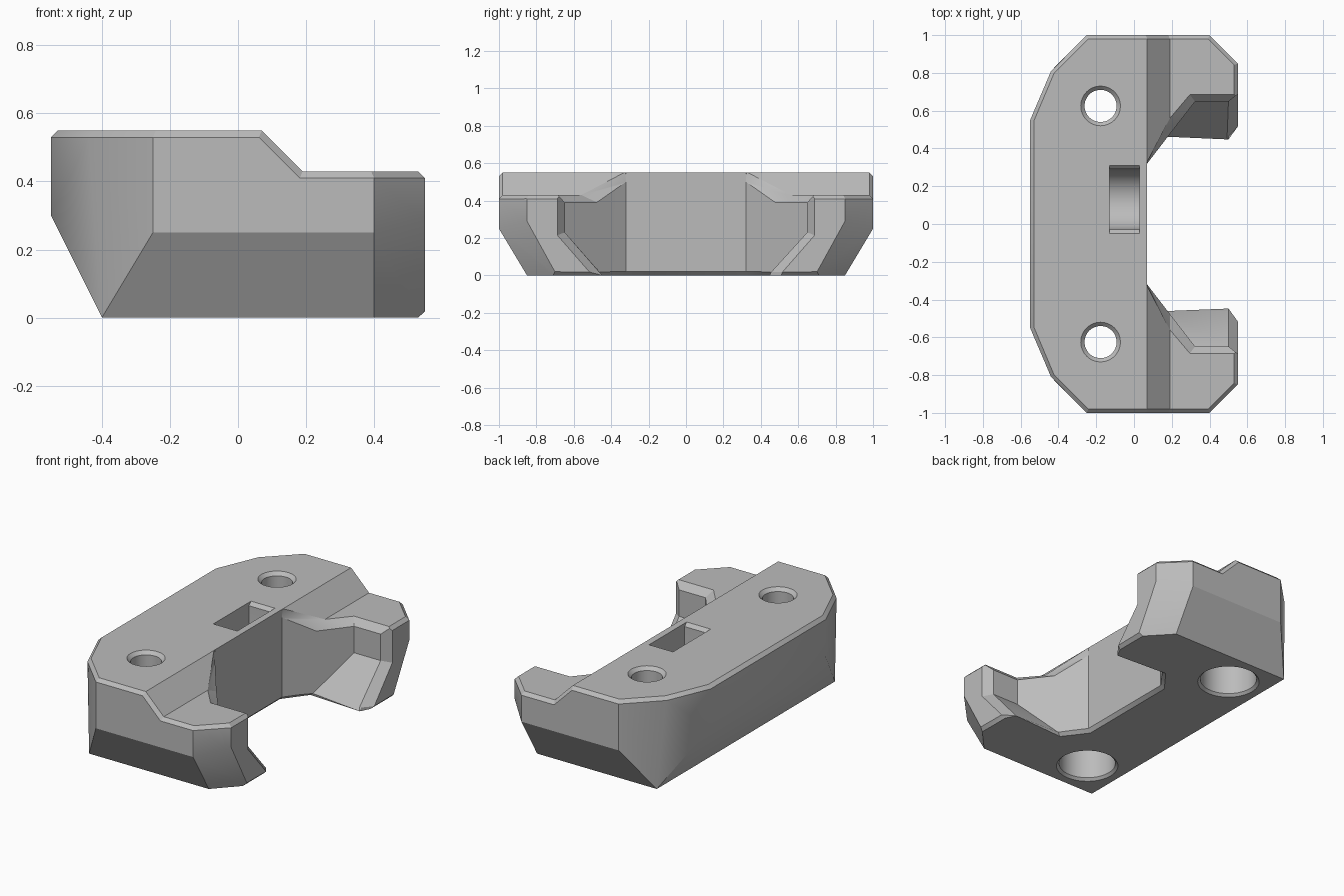
import bpy, bmesh
from math import sin, cos, pi, radians

old = bpy.data.objects.get("Cube")
if old:
    bpy.data.objects.remove(old, do_unlink=True)

grey = bpy.data.materials.new("plain_grey")
grey.use_nodes = True
colour = (0.5, 0.5, 0.5, 1)
grey.diffuse_color = colour
grey.node_tree.nodes["Principled BSDF"].inputs["Base Color"].default_value = colour


def hull(name, points):
    """Convex solid around a few points."""
    bm = bmesh.new()
    for p in points:
        bm.verts.new(p)
    res = bmesh.ops.convex_hull(bm, input=bm.verts[:])
    loose = {v for v in res["geom_interior"] + res["geom_unused"]
             if isinstance(v, bmesh.types.BMVert)}
    bmesh.ops.delete(bm, geom=list(loose), context='VERTS')
    bmesh.ops.dissolve_limit(bm, angle_limit=0.005, verts=bm.verts[:], edges=bm.edges[:])
    bmesh.ops.recalc_face_normals(bm, faces=bm.faces[:])
    mesh = bpy.data.meshes.new(name)
    bm.to_mesh(mesh)
    bm.free()
    ob = bpy.data.objects.new(name, mesh)
    bpy.context.collection.objects.link(ob)
    return ob


def cut(ob, points):
    """Subtract a convex solid."""
    tool = hull("cutter", points)
    tool.hide_render = True
    mod = ob.modifiers.new("cut", 'BOOLEAN')
    mod.operation, mod.solver, mod.object = 'DIFFERENCE', 'EXACT', tool
    bpy.context.view_layer.objects.active = ob
    bpy.ops.object.modifier_apply(modifier=mod.name)
    bpy.data.objects.remove(tool, do_unlink=True)


def chamfer(ob, rule, size=0.02):
    """Bevel the edges picked by a rule."""
    bm = bmesh.new()
    bm.from_mesh(ob.data)
    bmesh.ops.dissolve_limit(bm, angle_limit=0.005, verts=bm.verts[:], edges=bm.edges[:])
    bm.normal_update()
    edges = [e for e in bm.edges if len(e.link_faces) == 2 and rule(e)]
    bmesh.ops.bevel(bm, geom=edges, offset=size, offset_type='OFFSET', segments=1,
                    profile=0.5, affect='EDGES', clamp_overlap=False)
    bm.to_mesh(ob.data)
    bm.free()


def both(points):
    """Mirror points across the middle."""
    return [(x, s * y, z) for x, y, z in points for s in (1, -1)]


def ring(x, y, z, r, n=48):
    return [(x + r * cos(2 * pi * i / n), y + r * sin(2 * pi * i / n), z) for i in range(n)]


def is_rim(e):
    z = sorted(f.normal.z for f in e.link_faces)
    return z[1] > 0.5 and abs(z[0]) < 0.4


def is_pocket_foot(e):
    return (all(abs(v.co.z) < 1e-4 and v.co.x > 0.06 and abs(v.co.y) < 0.7 for v in e.verts)
            and min(f.normal.z for f in e.link_faces) < -0.9)


# Outer block, tapering towards the base
top = 0.55
outline = [(-0.55, 0.55), (-0.44, 0.81), (-0.25, 1), (0.4, 1), (0.55, 0.85)]
body = hull("clamp_body", both(
    [(x, y, top) for x, y in outline]
    + [(-0.55, 0.55, 0.3), (-0.25, 1, 0.25), (0.4, 1, 0.25), (0.55, 0.85, 0.29)]
    + [(-0.4, 0.85, 0), (0.4, 0.85, 0), (0.55, 0.69, 0)]))

# Lowered arms with a sloping step, then the rim chamfer
cut(body, both([(-0.08, 1.2, 0.7), (0.19, 1.2, 0.43), (0.7, 1.2, 0.43), (0.7, 1.2, 0.7)]))
chamfer(body, is_rim)

# Pocket between the arms, with sloping feet and flared mouth
wall = [(0.07, 0.32), (0.323, 0.648), (0.6, 0.648)]
cut(body, both([(x, y, z) for x, y in wall for z in (0.23, 0.7)]
               + [(0.07, 0.32, -0.05), (0.133, 0.404, -0.05), (0.6, 0.404, -0.05)]))
cut(body, both([(0.5, 0.404, -0.05), (0.5, 0.648, 0.23), (0.5, 0.648, 0.7),
                (0.6, 0.51, -0.05), (0.6, 0.728, 0.2), (0.6, 0.728, 0.7)]))
chamfer(body, is_pocket_foot)

# Chamfer along the top of the pocket walls
inner = [(0.07, 0.32, 0.5), (0.19, 0.475, 0.39), (0.323, 0.648, 0.39), (0.6, 0.648, 0.39)]
outer = [(0.07, 0.33, 0.55), (0.19, 0.56, 0.43), (0.296, 0.685, 0.43), (0.6, 0.685, 0.43)]
for side in (1, -1):
    for i in range(3):
        pts = []
        for (a, b, c), (x, y, z) in zip(inner[i:i + 2], outer[i:i + 2]):
            pts += [(a, b, c), (x, y, z), (x, y, 0.7),
                    (a + 0.06, b - 0.06, c), (a + 0.06, b - 0.06, 0.7)]
        cut(body, [(x, side * y, z) for x, y, z in pts])

# Screw holes: shaft, top chamfer, counterbore and its chamfer
steps = [(-0.1, 0.085, 0.7, 0.085), (0.53, 0.085, 0.57, 0.125),
         (-0.05, 0.16, 0.35, 0.16), (-0.02, 0.195, 0.015, 0.16)]
for y in (0.625, -0.625):
    for z0, r0, z1, r1 in steps:
        cut(body, ring(-0.177, y, z0, r0) + ring(-0.177, y, z1, r1))

# Round-bottomed slot with chamfered ends
slot_x, mid, r = (-0.13, 0.03), 0.13, 0.16
arc = [(mid + r * cos(pi + pi * i / 24), 0.43 + r * sin(pi + pi * i / 24)) for i in range(25)]
cut(body, [(x, y, z) for x in slot_x for y, z in arc + [(mid - r, 0.7), (mid + r, 0.7)]])
cut(body, [(x, mid + s * w, z) for x in slot_x for s in (1, -1)
           for w, z in ((r, 0.53), (r + 0.04, 0.57))])

# Finish
body.data.materials.clear()
body.data.materials.append(grey)
for p in body.data.polygons:
    p.material_index = 0
bpy.ops.object.select_all(action='DESELECT')
body.select_set(True)
bpy.context.view_layer.objects.active = body
bpy.ops.object.shade_smooth_by_angle(angle=radians(30))
